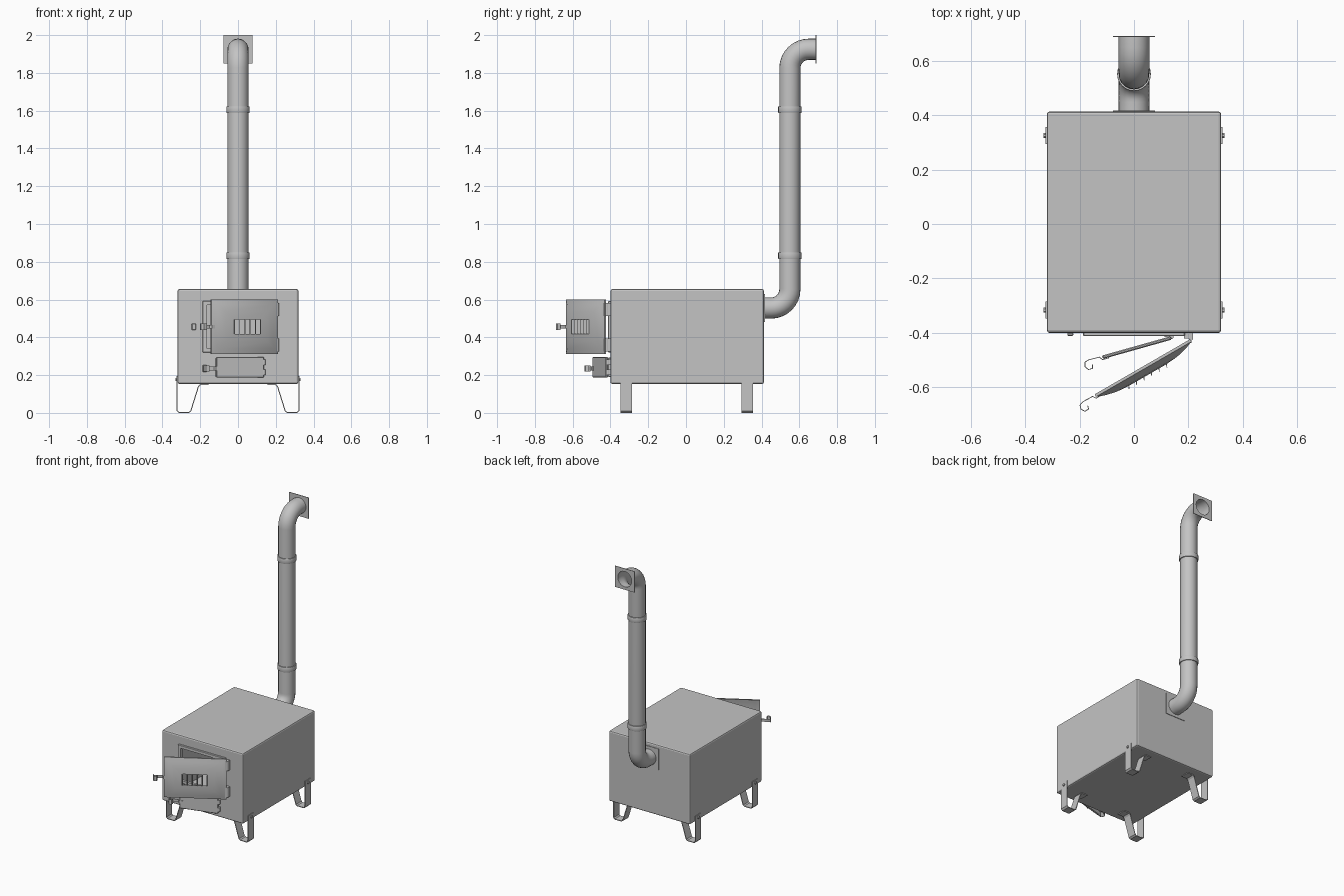
import bpy, bmesh, math
from mathutils import Vector, Matrix

if "Cube" in bpy.data.objects:
    bpy.data.objects.remove(bpy.data.objects["Cube"])

steel = bpy.data.materials.new("grey_steel")
steel.diffuse_color = (0.55, 0.55, 0.55, 1)
steel.use_nodes = True
steel.node_tree.nodes["Principled BSDF"].inputs["Base Color"].default_value = steel.diffuse_color


def finish(ob, smooth=False):
    """Apply modifiers, set the material and shading."""
    bpy.ops.object.select_all(action='DESELECT')
    bpy.context.view_layer.objects.active = ob
    ob.select_set(True)
    for m in list(ob.modifiers):
        bpy.ops.object.modifier_apply(modifier=m.name)
    ob.data.materials.clear()
    ob.data.materials.append(steel)
    if smooth:
        bpy.ops.object.shade_smooth_by_angle(angle=math.radians(35))
    return ob


def from_bm(name, bm):
    me = bpy.data.meshes.new(name)
    bmesh.ops.recalc_face_normals(bm, faces=bm.faces)
    bm.to_mesh(me)
    bm.free()
    ob = bpy.data.objects.new(name, me)
    bpy.context.collection.objects.link(ob)
    return ob


def box(name, lo, hi, bevel=0, segs=1, done=True):
    lo, hi = Vector(lo), Vector(hi)
    bm = bmesh.new()
    bmesh.ops.create_cube(bm, size=1, matrix=Matrix.Translation((lo + hi) / 2)
                          @ Matrix.Diagonal((*(hi - lo), 1)))
    if bevel:
        bmesh.ops.bevel(bm, geom=bm.edges[:], offset=bevel, segments=segs,
                        affect='EDGES', profile=0.5)
    ob = from_bm(name, bm)
    return finish(ob) if done else ob


def cyl(name, loc, r, depth, axis='Z', sides=16, caps=True):
    rot = {'X': (0, math.pi / 2, 0), 'Y': (math.pi / 2, 0, 0), 'Z': (0, 0, 0)}[axis]
    bpy.ops.mesh.primitive_cylinder_add(vertices=sides, radius=r, depth=depth, location=loc,
                                        rotation=rot, end_fill_type='NGON' if caps else 'NOTHING')
    bpy.context.object.name = name
    return bpy.context.object


def ribbon(name, pts, width, thick):
    """Bent metal strip: a path swept sideways by a vector."""
    bm = bmesh.new()
    w = Vector(width) / 2
    rows = [(bm.verts.new(Vector(p) - w), bm.verts.new(Vector(p) + w)) for p in pts]
    for (a, b), (c, d) in zip(rows, rows[1:]):
        bm.faces.new((a, b, d, c))
    ob = from_bm(name, bm)
    m = ob.modifiers.new("thick", 'SOLIDIFY')
    m.thickness, m.offset, m.use_even_offset = thick, 0, True
    return finish(ob)


def cut(ob, cutters):
    for c in cutters:
        m = ob.modifiers.new("cut", 'BOOLEAN')
        m.operation, m.object = 'DIFFERENCE', c
    finish(ob)
    for c in cutters:
        bpy.data.objects.remove(c)
    return ob


def frame(name, x0, x1, z0, z1, w):
    ob = box(name, (x0, -0.412, z0), (x1, -0.398, z1), 0.003, done=False)
    return cut(ob, [box("cutter", (x0 + w, -0.5, z0 + w), (x1 - w, -0.3, z1 - w))])


def place(obs, hinge, angle):
    for ob in obs:
        ob.data.transform(Matrix.Translation(hinge) @ Matrix.Rotation(math.radians(angle), 4, 'Z'))


# Hollow firebox with two front openings and a flue hole
body = box("firebox", (-0.32, -0.40, 0.153), (0.32, 0.413, 0.655), 0.01, 2, done=False)
cut(body, [box("cutter", (-0.31, -0.39, 0.163), (0.31, 0.403, 0.645)),
           box("cutter", (-0.165, -0.5, 0.34), (0.165, -0.3, 0.572)),
           box("cutter", (-0.105, -0.5, 0.2), (0.112, -0.3, 0.282)),
           cyl("cutter", (0, 0.41, 0.555), 0.054, 0.1, 'Y', 20)])
frame("fire_door_frame", -0.187, 0.187, 0.32, 0.592, 0.022)
frame("ash_door_frame", -0.118, 0.125, 0.19, 0.292, 0.01)

# Flue pipe with two elbows
cy, zl, zt, br = 0.55, 0.555, 1.925, 0.1
path = [(0.40, zl)]
for i in range(9):
    a = math.pi / 2 * i / 8
    path.append((cy - br + br * math.sin(a), zl + br - br * math.cos(a)))
for i in range(9):
    a = math.pi / 2 * i / 8
    path.append((cy + br - br * math.cos(a), zt - br + br * math.sin(a)))
path.append((0.69, zt))
cu = bpy.data.curves.new("flue_pipe", 'CURVE')
cu.dimensions = '3D'
cu.bevel_depth, cu.bevel_resolution = 0.056, 8
sp = cu.splines.new('POLY')
sp.points.add(len(path) - 1)
for p, (y, z) in zip(sp.points, path):
    p.co = (0, y, z, 1)
pipe = bpy.data.objects.new("flue_pipe", cu)
bpy.context.collection.objects.link(pipe)
bpy.context.view_layer.objects.active = pipe
pipe.select_set(True)
bpy.ops.object.convert(target='MESH')
finish(bpy.context.object, True)

# Pipe collars
for i, z in enumerate((0.832, 1.605)):
    c = cyl(f"pipe_collar_{i + 1}", (0, cy, z), 0.062, 0.036, sides=24, caps=False)
    m = c.modifiers.new("thick", 'SOLIDIFY')
    m.thickness, m.offset = 0.008, -1
    m = c.modifiers.new("round", 'BEVEL')
    m.width, m.segments = 0.003, 2
    finish(c, True)

# Square plates where the pipe meets the stove and the wall
for name, y, z in (("stove_flue_plate", 0.415, 0.555), ("wall_plate", 0.688, 1.925)):
    p = box(name, (-0.077, y - 0.002, z - 0.075), (0.077, y + 0.002, z + 0.075), done=False)
    cut(p, [cyl("cutter", (0, y, z), 0.055, 0.1, 'Y', 20)])

# Bent strip legs with bolts
for sx in (-1, 1):
    for label, y in (("front", -0.316), ("back", 0.325)):
        side = "left" if sx < 0 else "right"
        pts = [(0.322, 0.195), (0.322, 0.012), (0.313, 0.003), (0.26, 0.003),
               (0.25, 0.010), (0.21, 0.138), (0.2, 0.150), (0.155, 0.150)]
        ribbon(f"{label}_{side}_leg", [(sx * x, y, z) for x, z in pts], (0, 0.062, 0), 0.005)
        finish(cyl(f"{label}_{side}_leg_bolt", (sx * 0.327, y, 0.176), 0.009, 0.01, 'X', 6))


def handle(name, L, z):
    pts = [(L - 0.025, -0.015), (L + 0.002, -0.015), (L + 0.01, -0.003), (L + 0.05, -0.002),
           (L + 0.066, -0.006), (L + 0.07, -0.022), (L + 0.062, -0.036),
           (L + 0.046, -0.036), (L + 0.042, -0.022)]
    bar = ribbon(name, [(-s, y, z) for s, y in pts[:5]], (0, 0, 0.02), 0.003)
    hook = ribbon(name + "_hook", [(-s, y, z) for s, y in pts[4:]], (0, 0, 0.034), 0.003)
    return [bar, hook]


# Fire door: hollow pillowed shell with a louvred vent, built closed then swung open
L, z0, z1, zv = 0.405, 0.312, 0.598, 0.456
bm = bmesh.new()
rings = []
vw, vh, hw, hh = 0.08, 0.038, L / 2, (z1 - z0) / 2
for t, y in ((0, 0), (0, -0.010), (0.25, -0.022), (0.6, -0.032), (1, -0.036)):
    w, h = hw + (vw - hw) * t, hh + (vh - hh) * t
    rings.append([bm.verts.new((-hw + sx * w, y, zv + sz * h))
                  for sx, sz in ((-1, -1), (1, -1), (1, 1), (-1, 1))])
for r, s in zip(rings, rings[1:]):
    for k in range(4):
        bm.faces.new((r[k], r[(k + 1) % 4], s[(k + 1) % 4], s[k]))
door = from_bm("fire_door", bm)
m = door.modifiers.new("thick", 'SOLIDIFY')
m.thickness, m.offset = 0.004, -1
parts = [finish(door, True)]
for i in range(6):
    x = -hw - vw + i * vw * 2 / 5
    parts.append(ribbon(f"vent_louvre_{i + 1}", [(x - 0.003, -0.047, zv), (x + 0.003, -0.033, zv)],
                        (0, 0, vh * 2), 0.003))
parts += handle("fire_door_handle", L, zv)
hinges = [(0.36, 0.07), (0.548, 0.07)]
for z, h in hinges:
    parts.append(box("fire_door_hinge_strap", (-0.035, -0.013, z - h / 2), (0, -0.008, z + h / 2)))
place(parts, (0.206, -0.423, 0), 30)

# Ash door: flat slab
La = 0.263
parts = [box("ash_door", (-La, -0.013, 0.187), (0, 0, 0.296), 0.004)]
parts += handle("ash_door_handle", La, 0.235)
place(parts, (0.135, -0.412, 0), 15.7)

# Hinge knuckles and leaves on the stove front
for name, x, y, spots in (("fire_door_hinge", 0.209, -0.420, hinges),
                          ("ash_door_hinge", 0.137, -0.415, [(0.215, 0.03), (0.268, 0.03)])):
    for i, (z, h) in enumerate(spots):
        finish(cyl(f"{name}_{i + 1}", (x, y, z), 0.008, h, sides=12), True)
        box(f"{name}_leaf_{i + 1}", (x - 0.025, y, z - h / 2), (x + 0.007, -0.399, z + h / 2))

# Latch catches
for name, x, z in (("fire_door_catch", -0.234, 0.456), ("ash_door_catch", -0.176, 0.235)):
    box(name, (x - 0.011, -0.411, z - 0.018), (x + 0.011, -0.399, z + 0.018), 0.003)
